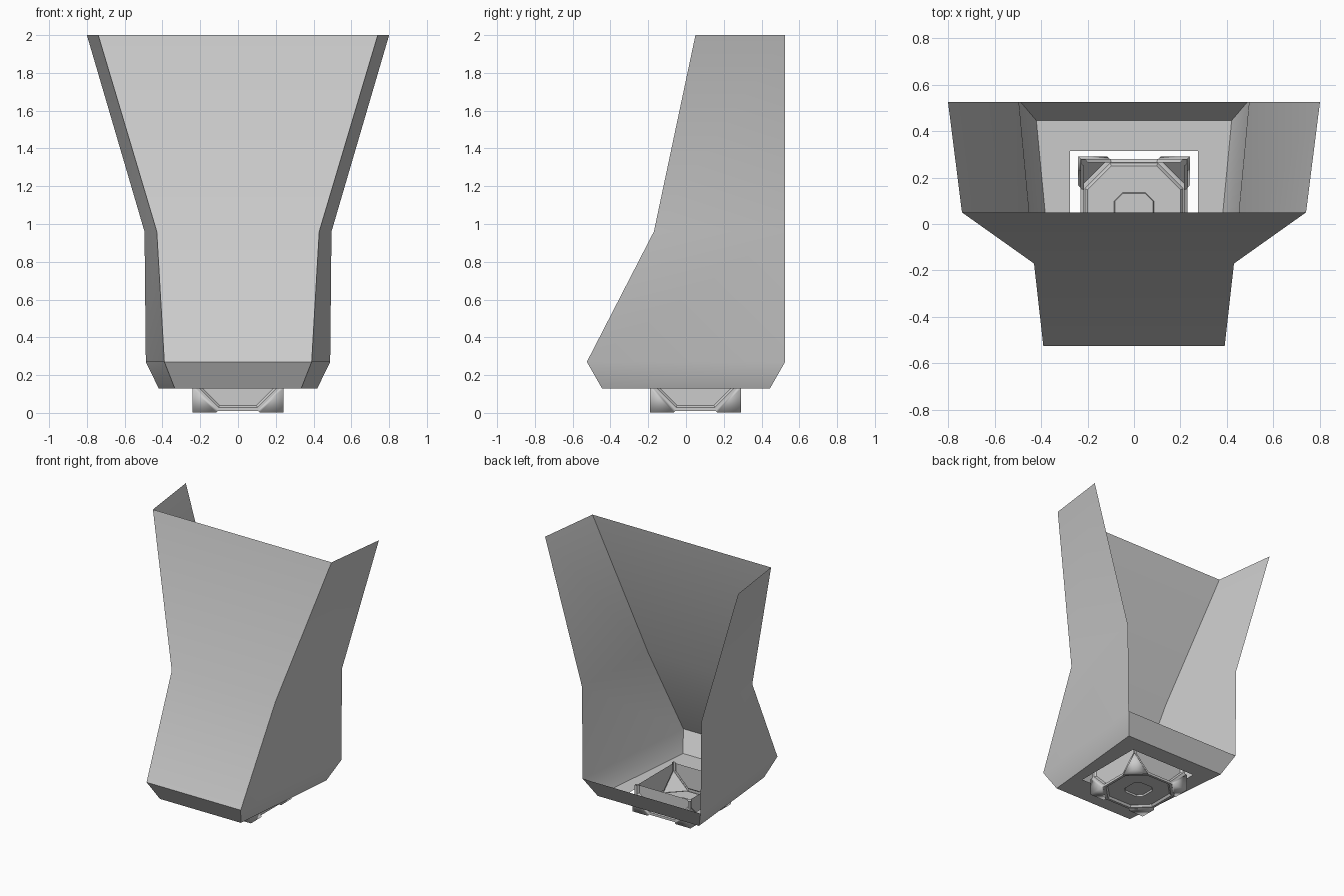
import bpy, bmesh, math
from mathutils import Vector

if "Cube" in bpy.data.objects:
    bpy.data.objects.remove(bpy.data.objects["Cube"])

CY = 0.05   # y centre of the socket mechanism


def finish(bm, name, angle=None):
    me = bpy.data.meshes.new(name)
    bm.to_mesh(me)
    bm.free()
    ob = bpy.data.objects.new(name, me)
    bpy.context.collection.objects.link(ob)
    if angle:
        bpy.ops.object.select_all(action='DESELECT')
        ob.select_set(True)
        bpy.context.view_layer.objects.active = ob
        bpy.ops.object.shade_smooth_by_angle(angle=math.radians(angle))
    return ob


# Hopper shell: each level is z, front half width, front y, back half width, back y
levels = [(2.0, 0.74, 0.05, 0.80, 0.525),
          (0.96, 0.43, -0.17, 0.495, 0.525),
          (0.27, 0.39, -0.525, 0.488, 0.525),
          (0.13, 0.335, -0.445, 0.42, 0.445)]
bm = bmesh.new()
rings = []
for z, fx, fy, bx, by in levels:
    rings.append([bm.verts.new(p) for p in
                  ((bx, by, z), (fx, fy, z), (-fx, fy, z), (-bx, by, z))])
# floor opening
rings.append([bm.verts.new((sx * 0.275, CY - 0.01 + sy * 0.275, 0.13))
              for sx, sy in ((1, 1), (1, -1), (-1, -1), (-1, 1))])
for i in range(4):
    a, b = rings[i], rings[i + 1]
    for k in range(4 if i >= 2 else 3):   # back is open above the lower band
        n = (k + 1) % 4
        bm.faces.new((a[k], a[n], b[n], b[k]))
bmesh.ops.recalc_face_normals(bm, faces=bm.faces)
finish(bm, "hopper_shell", 25)

# Socket body: truncated cube with framed, recessed octagon panels, open on top
bm = bmesh.new()
bmesh.ops.create_cube(bm, size=0.46)
bmesh.ops.bevel(bm, geom=bm.verts[:], offset=0.12, segments=1,
                affect='VERTICES', offset_type='OFFSET')
bm.normal_update()
for thick, depth in ((0.02, 0.0), (0.012, -0.015)):
    octs = [f for f in bm.faces if len(f.verts) == 8]
    bmesh.ops.inset_individual(bm, faces=octs, thickness=thick, depth=depth)
bmesh.ops.translate(bm, verts=bm.verts[:], vec=(0, CY, 0.24))
bmesh.ops.bisect_plane(bm, geom=bm.verts[:] + bm.edges[:] + bm.faces[:],
                       plane_co=(0, 0, 0.2), plane_no=(0, 0, 1),
                       clear_outer=True)
# round recess in the bottom panel
low = [f for f in bm.faces if f.normal.z < -0.99 and
       (f.calc_center_median() - Vector((0, CY, 0.025))).length < 0.03]
bmesh.ops.inset_individual(bm, faces=low, thickness=0.125, depth=0)
bmesh.ops.inset_individual(bm, faces=low, thickness=0.004, depth=-0.012)
finish(bm, "socket_body")

# Corner caps: three-sided shells over the lower corners
for sx in (-1, 1):
    for sy in (-1, 1):
        bm = bmesh.new()
        x, y = sx * 0.24, CY + sy * 0.24
        c = bm.verts.new((x, y, 0.003))
        p = [bm.verts.new(q) for q in
             ((x - sx * 0.125, y, 0.003), (x, y - sy * 0.125, 0.003), (x, y, 0.128))]
        # inner lip that meets the body
        q = [bm.verts.new(v.co + Vector((-sx, -sy, 1)) * 0.012) for v in p]
        for i in range(3):
            n = (i + 1) % 3
            bm.faces.new((c, p[i], p[n]))
            bm.faces.new((p[i], q[i], q[n], p[n]))
        bmesh.ops.recalc_face_normals(bm, faces=bm.faces)
        finish(bm, "corner_cap", 95)
